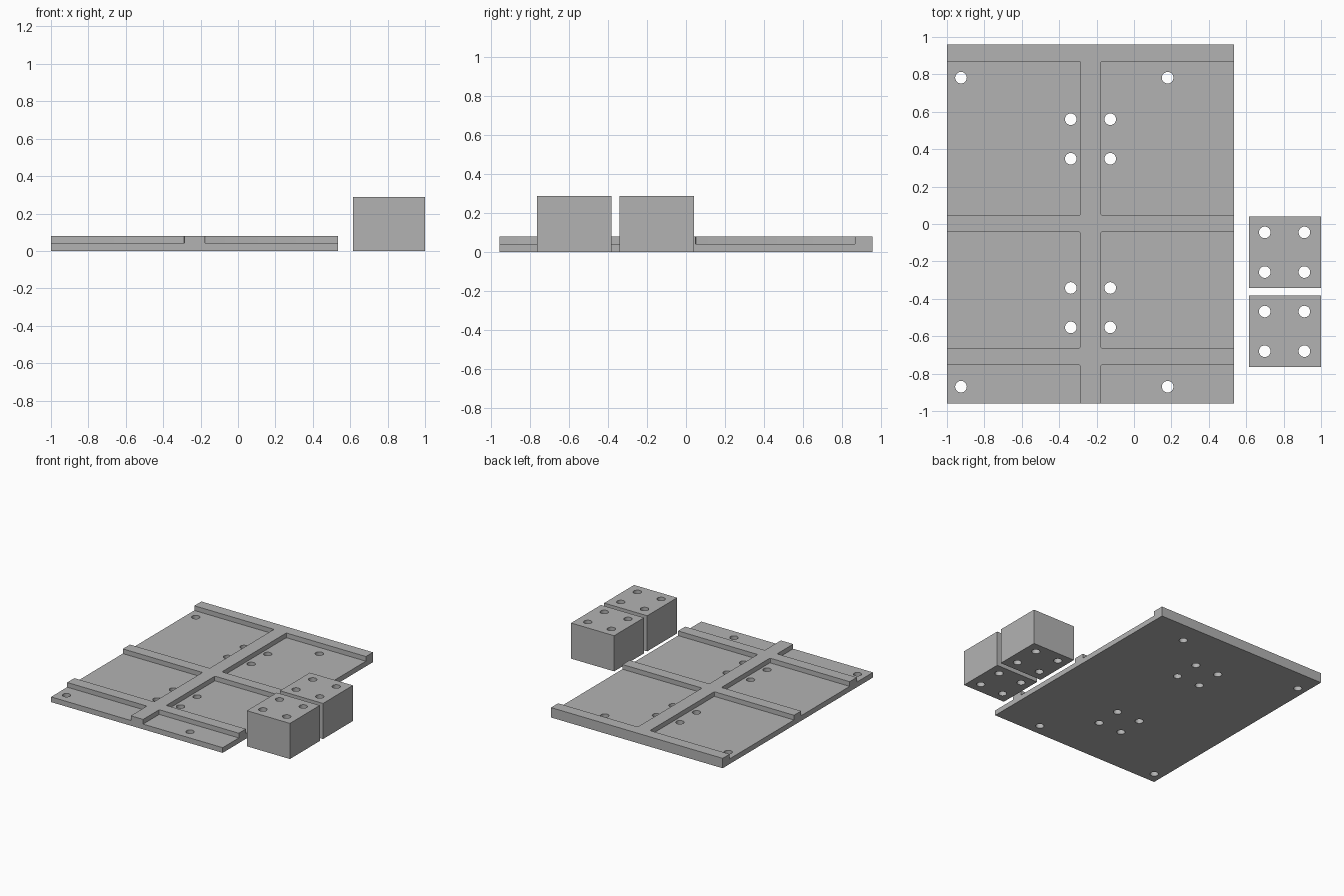
import bpy, bmesh
from mathutils import Matrix

cube = bpy.data.objects.get("Cube")
if cube:
    bpy.data.objects.remove(cube, do_unlink=True)

GREY = (0.45, 0.45, 0.45, 1)
grey = bpy.data.materials.new("plain_grey")
grey.use_nodes = True
grey.diffuse_color = GREY
grey.node_tree.nodes["Principled BSDF"].inputs["Base Color"].default_value = GREY

HOLE_R = 0.031


def add_box(bm, x, y, z, corner=0):
    """Add a box spanning the given ranges, optionally rounding its upright edges."""
    spans = (x, y, z)
    size = [b - a for a, b in spans]
    mid = [(a + b) / 2 for a, b in spans]
    made = bmesh.ops.create_cube(bm, size=1, matrix=Matrix.Translation(mid) @ Matrix.Diagonal((*size, 1)))
    if corner:
        edges = {e for v in made["verts"] for e in v.link_edges}
        upright = [e for e in edges if abs(e.verts[0].co.z - e.verts[1].co.z) > 0.01]
        bmesh.ops.bevel(bm, geom=upright, offset=corner, segments=3, profile=0.5, affect='EDGES')


def add_holes(bm, points):
    for x, y in points:
        bmesh.ops.create_cone(bm, cap_ends=True, segments=32, radius1=HOLE_R, radius2=HOLE_R,
                              depth=1, matrix=Matrix.Translation((x, y, 0.1)))


def make_object(name, bm):
    mesh = bpy.data.meshes.new(name)
    bm.to_mesh(mesh)
    bm.free()
    mesh.materials.append(grey)
    obj = bpy.data.objects.new(name, mesh)
    bpy.context.collection.objects.link(obj)
    return obj


def cut(obj, bm):
    """Subtract the cutter shapes and discard them."""
    cutter = make_object("cutter", bm)
    cutter.hide_render = True
    mod = obj.modifiers.new("cut", 'BOOLEAN')
    mod.operation = 'DIFFERENCE'
    mod.solver = 'EXACT'
    mod.object = cutter
    bpy.context.view_layer.objects.active = obj
    bpy.ops.object.modifier_apply(modifier=mod.name)
    bpy.data.objects.remove(cutter, do_unlink=True)


def smooth_holes(obj):
    bpy.ops.object.select_all(action='DESELECT')
    obj.select_set(True)
    bpy.context.view_layer.objects.active = obj
    bpy.ops.object.shade_smooth_by_angle()


# Base plate with raised ribs left between shallow pockets
bm = bmesh.new()
add_box(bm, (-1, 0.535), (-0.96, 0.96), (0, 0.08))
plate = make_object("ribbed_plate", bm)

pockets = bmesh.new()
for x in ((-1.1, -0.287), (-0.177, 0.65)):
    for y in ((0.048, 0.87), (-0.663, -0.043), (-1.1, -0.754)):
        add_box(pockets, x, y, (0.042, 0.2), corner=0.007)
cut(plate, pockets)

# Corner holes and the two groups of four beside the spine
holes = bmesh.new()
add_holes(holes, [(x, y) for x in (-0.925, 0.18) for y in (0.782, -0.87)])
add_holes(holes, [(x, y) for x in (-0.338, -0.127) for y in (0.56, 0.349, -0.342, -0.553)])
cut(plate, holes)
smooth_holes(plate)

# Two drilled blocks standing beside the plate
for name, cy in (("rear_block", -0.151), ("front_block", -0.574)):
    bm = bmesh.new()
    add_box(bm, (0.615, 1), (cy - 0.191, cy + 0.191), (0, 0.288))
    block = make_object(name, bm)
    holes = bmesh.new()
    add_holes(holes, [(0.805 + dx, cy + dy) for dx in (-0.106, 0.106) for dy in (-0.106, 0.106)])
    cut(block, holes)
    smooth_holes(block)
